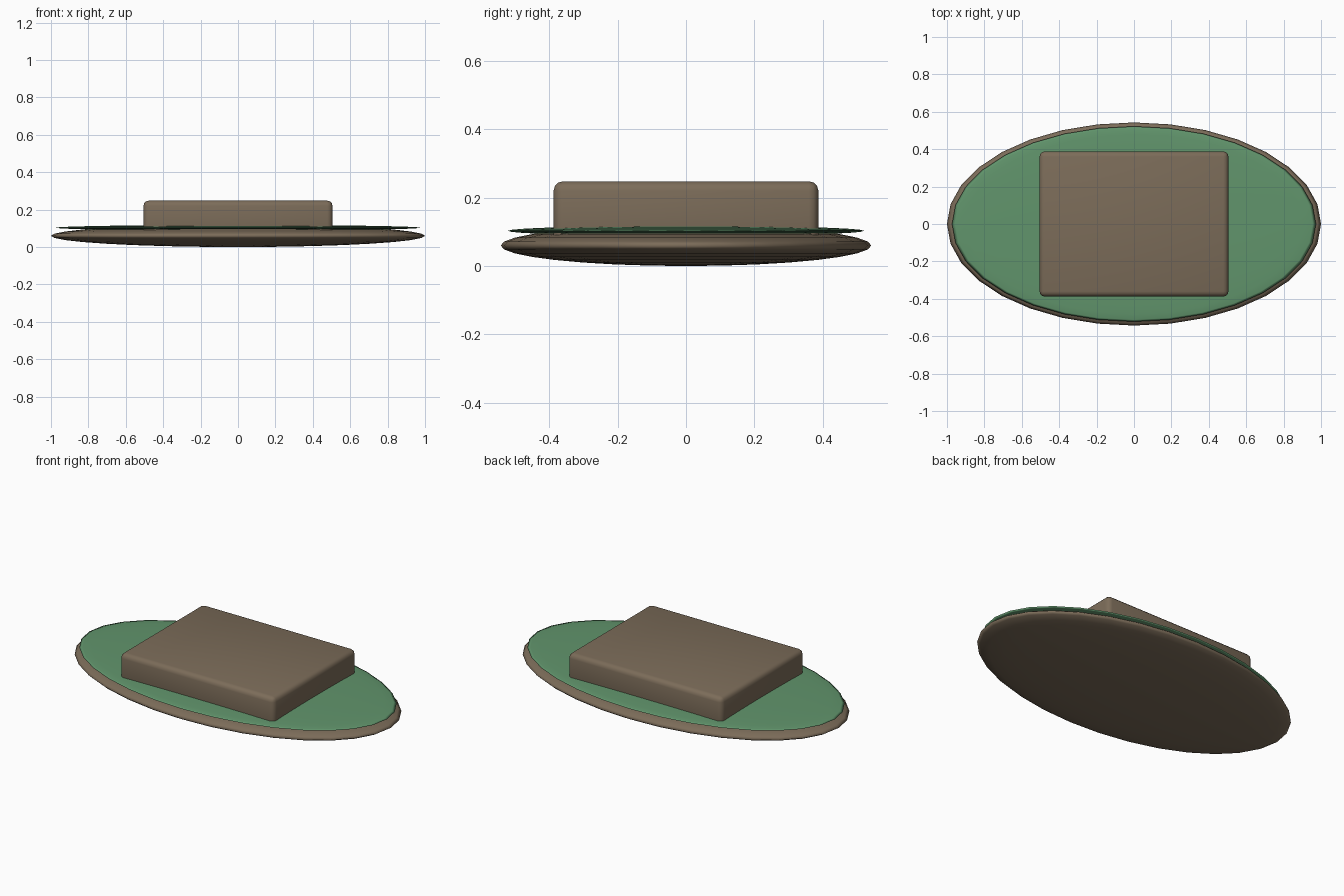
import bpy

if "Cube" in bpy.data.objects:
    bpy.data.objects.remove(bpy.data.objects["Cube"])


def material(name, rgb):
    mat = bpy.data.materials.new(name)
    mat.diffuse_color = (*rgb, 1.0)
    mat.use_nodes = True
    mat.node_tree.nodes["Principled BSDF"].inputs["Base Color"].default_value = mat.diffuse_color
    return mat


brown = material("earth brown", (0.20, 0.15, 0.10))
green = material("moss green", (0.12, 0.30, 0.15))


def flat_disc(name, half_size, z, mat):
    """Strongly flattened smooth sphere."""
    bpy.ops.mesh.primitive_uv_sphere_add(segments=32, ring_count=16, radius=1, location=(0, 0, z))
    ob = bpy.context.object
    ob.name = name
    ob.scale = half_size
    bpy.ops.object.transform_apply(location=False, rotation=False, scale=True)
    bpy.ops.object.shade_smooth()
    ob.data.materials.append(mat)
    return ob


# Lens-shaped base and the thinner green layer on top of it
flat_disc("base_disc", (1.0, 0.543, 0.06), 0.06, brown)
flat_disc("green_layer", (0.973, 0.522, 0.015), 0.103, green)

# Rounded block sunk into the discs
bottom, top = 0.05, 0.248
bpy.ops.mesh.primitive_cube_add(size=1, location=(0, 0, (bottom + top) / 2))
block = bpy.context.object
block.name = "top_block"
block.scale = (1.01, 0.776, top - bottom)
bpy.ops.object.transform_apply(location=False, rotation=False, scale=True)
bevel = block.modifiers.new("rounded_edges", "BEVEL")
bevel.width = 0.028
bevel.segments = 3
bpy.ops.object.modifier_apply(modifier=bevel.name)
bpy.ops.object.shade_smooth_by_angle()
block.data.materials.append(brown)
